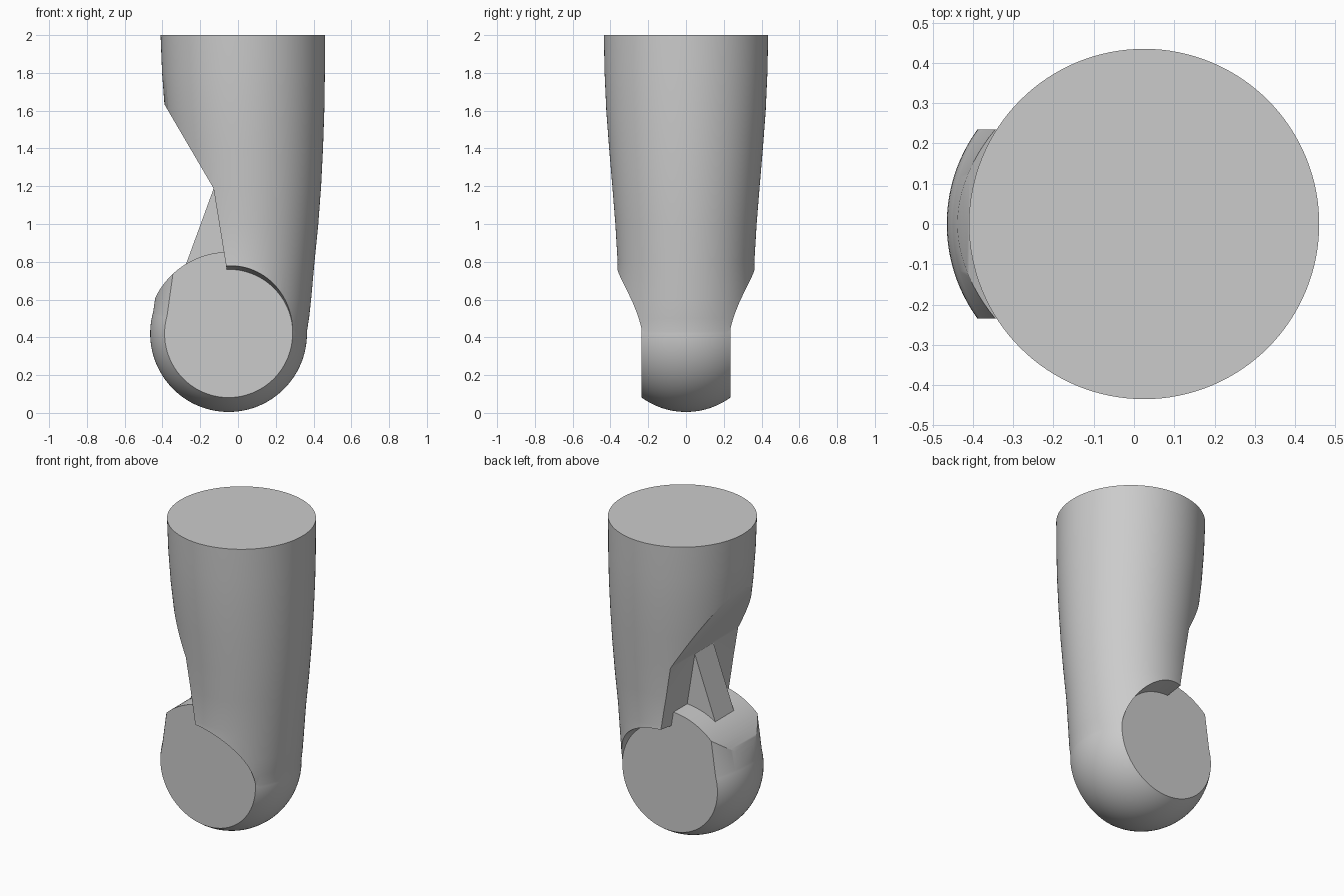
import bpy, bmesh
from math import sin, cos, tau, sqrt

cube = bpy.data.objects.get("Cube")
if cube:
    bpy.data.objects.remove(cube, do_unlink=True)

SEG = 128
PX, PZ = -0.05, 0.42      # pivot of the joint
HALF = 0.235              # half thickness of the joint

grey = bpy.data.materials.new("plain grey")
grey.use_nodes = True
grey.diffuse_color = (0.6, 0.6, 0.6, 1)
grey.node_tree.nodes["Principled BSDF"].inputs["Base Color"].default_value = (0.6, 0.6, 0.6, 1)


def loft(name, rings):
    """Closed solid skinned through rings of equal length."""
    bm = bmesh.new()
    loops = [[bm.verts.new(p) for p in ring] for ring in rings]
    for a, b in zip(loops, loops[1:]):
        for i in range(len(a)):
            j = (i + 1) % len(a)
            bm.faces.new((a[i], a[j], b[j], b[i]))
    bm.faces.new(loops[0][::-1])
    bm.faces.new(loops[-1])
    bmesh.ops.recalc_face_normals(bm, faces=bm.faces)
    mesh = bpy.data.meshes.new(name)
    bm.to_mesh(mesh)
    bm.free()
    mesh.materials.append(grey)
    obj = bpy.data.objects.new(name, mesh)
    bpy.context.collection.objects.link(obj)
    return obj


def level_ring(z, cx, r):
    return [(cx + r * cos(tau * i / SEG), r * sin(tau * i / SEG), z) for i in range(SEG)]


def pivot_ring(y, r):
    return [(PX + r * cos(tau * i / SEG), y, PZ + r * sin(tau * i / SEG)) for i in range(SEG)]


def prism(name, outline, half):
    return loft(name, [[(x, y, z) for x, z in outline] for y in (-half, half)])


def combine(target, tool, operation):
    """Apply a boolean and discard the tool."""
    mod = target.modifiers.new("combine", 'BOOLEAN')
    mod.operation, mod.object, mod.solver = operation, tool, 'EXACT'
    bpy.context.view_layer.objects.active = target
    bpy.ops.object.modifier_apply(modifier=mod.name)
    bpy.data.objects.remove(tool, do_unlink=True)


def bulge(y):
    """Radius of the joint barrel at depth y."""
    return sqrt(0.16 - y * y) + 0.015


# Tapered limb: height, back edge x, radius
sections = [(0.42, 0.363, 0.398), (0.5, 0.376, 0.384), (0.6, 0.387, 0.372),
            (0.8, 0.405, 0.362), (1.0, 0.425, 0.374), (1.2, 0.44, 0.39),
            (1.4, 0.45, 0.407), (1.6, 0.457, 0.422), (1.8, 0.46, 0.431),
            (2.0, 0.46, 0.435)]
limb = loft("limb", [level_ring(z, back - r, r) for z, back, r in sections])

# Notch on the inner side of the bend
notch = prism("notch_cutter", [(-0.405, 1.66), (-0.13, 1.19), (-0.06, 0.76),
                               (-0.06, 0.3), (-0.8, 0.3), (-0.8, 2.335)], 0.7)
combine(limb, notch, 'DIFFERENCE')

# Flared round recesses on both sides of the joint
for side in (-1, 1):
    recess = loft("recess_cutter", [pivot_ring(side * HALF, 0.34),
                                    pivot_ring(side * 0.455, 0.375)])
    combine(limb, recess, 'DIFFERENCE')

# Bulged joint barrel
depths = [HALF * i / 12 for i in range(-12, 13)]
barrel = loft("joint_barrel", [pivot_ring(y, bulge(y)) for y in depths])

# Leaning stub above the barrel, trimmed round at its top
section = [(PX - bulge(y), y) for y in depths] + [(0, HALF), (0, -HALF)]
stub = loft("joint_stub", [[(x + 0.14 * (z - PZ), y, z) for x, y in section]
                           for z in (PZ, 0.95)])
trim = loft("trim_cutter", [pivot_ring(-0.4, 0.432), pivot_ring(0.4, 0.432)])
combine(stub, trim, 'INTERSECT')

# Narrow web bridging the notch
web = prism("web", [(-0.128, 1.19), (-0.278, 0.78), (-0.2, 0.7), (0, 0.7), (0, 1.15)], 0.095)

for part in (barrel, stub, web):
    combine(limb, part, 'UNION')

bpy.ops.object.select_all(action='DESELECT')
limb.select_set(True)
bpy.context.view_layer.objects.active = limb
bpy.ops.object.shade_smooth_by_angle(angle=0.5)
